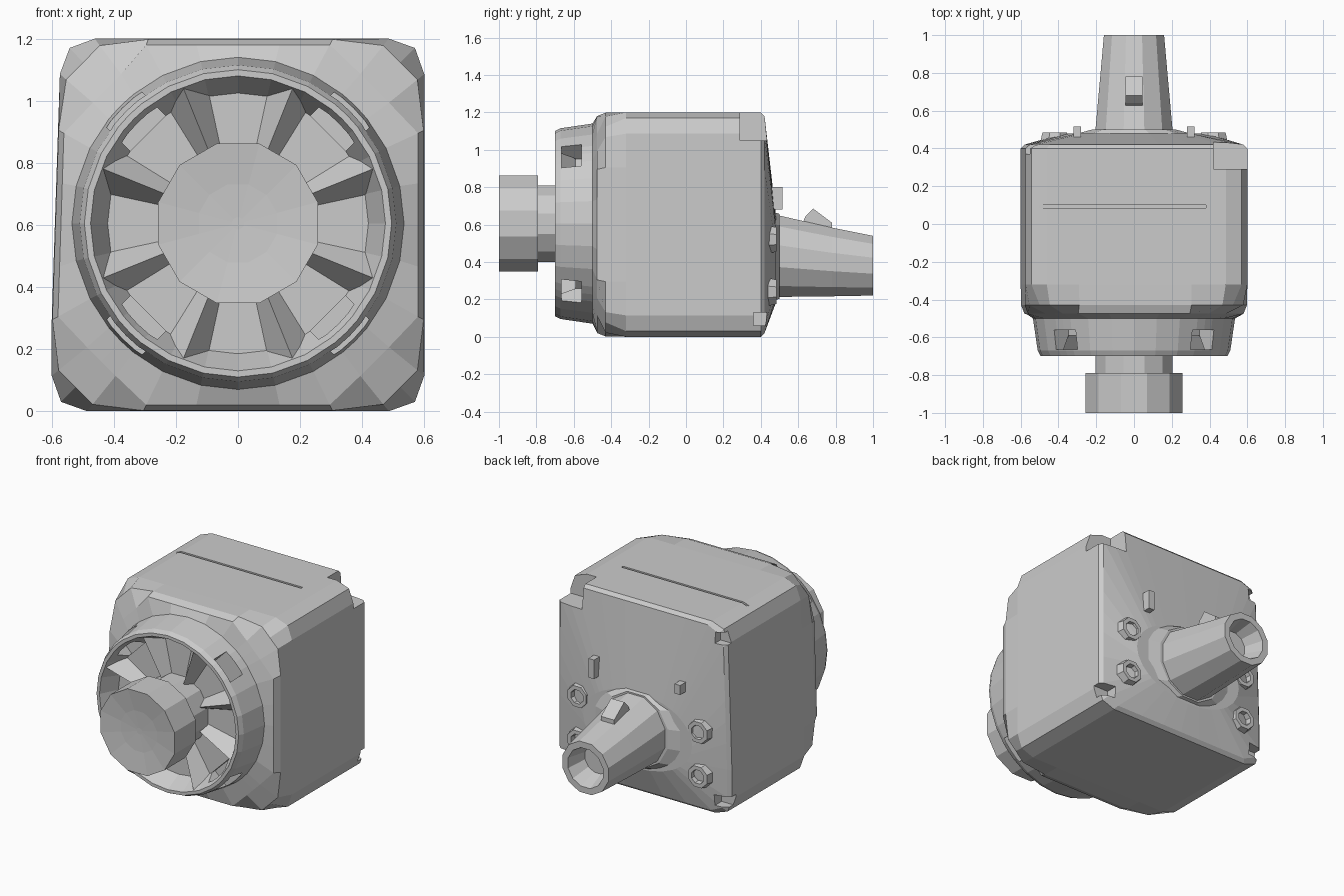
import bpy, bmesh
from math import sin, cos, pi, radians
from mathutils import Matrix, Vector

if "Cube" in bpy.data.objects:
    bpy.data.objects.remove(bpy.data.objects["Cube"])

CZ = 0.605
QUAD = (0, 13, 27, 39, 45, 51, 63, 77)
ANG = [radians(q + a) for q in (0, 90, 180, 270) for a in QUAD]
A8 = [radians(22.5 + 45 * k) for k in range(8)]
A12 = [radians(15 + 30 * k) for k in range(12)]


def make(name, verts, faces):
    me = bpy.data.meshes.new(name)
    bm = bmesh.new()
    vs = [bm.verts.new(v) for v in verts]
    for f in faces:
        bm.faces.new([vs[i] for i in f])
    bmesh.ops.recalc_face_normals(bm, faces=bm.faces)
    bm.to_mesh(me)
    bm.free()
    ob = bpy.data.objects.new(name, me)
    bpy.context.collection.objects.link(ob)
    return ob


def loft(name, rings):
    n = len(rings[0])
    verts = [v for r in rings for v in r]
    faces = [(i * n + k, i * n + (k + 1) % n, (i + 1) * n + (k + 1) % n, (i + 1) * n + k)
             for i in range(len(rings) - 1) for k in range(n)]
    faces += [tuple(range(n)), tuple(range(len(verts) - n, len(verts)))]
    return make(name, verts, faces)


def oval(y, rx, rz=None, cz=CZ, angles=ANG, x=0):
    return [(x + rx * cos(a), y, cz + (rz or rx) * sin(a)) for a in angles]


def chamfered_square(y, h, ch):
    # The left side leans in slightly towards the top
    ring = []
    for a in ANG:
        c, s = abs(cos(a)), abs(sin(a))
        r = min(h / max(c, s), (2 * h - ch) / (c + s))
        x, z = r * cos(a), 0.6 + r * sin(a)
        if x < -0.3:
            x *= 1 - 0.05 * max(0, (z - 0.3) / 0.9)
        ring.append((x, y, z))
    return ring


def box(name, lo, hi, matrix=None):
    v = [Vector((x, y, z)) for x in (lo[0], hi[0]) for y in (lo[1], hi[1]) for z in (lo[2], hi[2])]
    if matrix:
        v = [matrix @ p for p in v]
    return make(name, v, [(0, 1, 3, 2), (4, 6, 7, 5), (0, 4, 5, 1), (2, 3, 7, 6), (0, 2, 6, 4), (1, 5, 7, 3)])


def cut(target, cutter):
    mod = target.modifiers.new("cut", 'BOOLEAN')
    mod.operation, mod.solver, mod.object = 'DIFFERENCE', 'EXACT', cutter
    bpy.context.view_layer.objects.active = target
    bpy.ops.object.modifier_apply(modifier=mod.name)
    bpy.data.objects.remove(cutter)


def polar(deg):
    return Matrix.Translation((0, 0, CZ)) @ Matrix.Rotation(radians(deg), 4, 'Y')


# Housing with sloped rear, chamfered cube and recessed front collar
housing = loft("housing", [
    oval(0.48, 0.38, 0.24, 0.42),
    chamfered_square(0.42, 0.58, 0.07),
    chamfered_square(0.40, 0.60, 0.06),
    chamfered_square(-0.32, 0.60, 0.06),
    chamfered_square(-0.43, 0.598, 0.15),
    chamfered_square(-0.475, 0.58, 0.28),
    oval(-0.50, 0.535),
    oval(-0.67, 0.51),
    oval(-0.70, 0.495),
    oval(-0.70, 0.475),
    oval(-0.59, 0.42),
    oval(-0.59, 0.20),
])

# Side windows through the collar
for d in (45, 135, 225, 315):
    cut(housing, box("window_cutter", (0.41, -0.665, -0.08), (0.62, -0.56, 0.08), polar(d)))

# Rear corner notches and top groove
cut(housing, box("notch_cutter", (0.42, 0.29, 1.05), (0.7, 0.6, 1.3)))
cut(housing, box("notch_cutter", (-0.7, 0.37, 1.08), (-0.5, 0.6, 1.15)))
for s in (-1, 1):
    xs = sorted((s * 0.5, s * 0.7))
    cut(housing, box("notch_cutter", (xs[0], 0.36, 0.06), (xs[1], 0.6, 0.13)))
cut(housing, box("groove_cutter", (-0.53, 0.085, 1.185), (0.38, 0.10, 1.3)))

# Ridged ribs inside the collar, flanking four open bays
for k in range(4):
    for d in (22, 68):
        m = polar(d + 90 * k)
        pts = [(0.18, -0.585, -0.03), (0.18, -0.585, 0.03), (0.18, -0.65, 0),
               (0.47, -0.585, -0.08), (0.47, -0.585, 0.08), (0.48, -0.695, 0)]
        make("collar_rib", [m @ Vector(p) for p in pts],
             [(0, 1, 2), (3, 5, 4), (0, 3, 4, 1), (1, 4, 5, 2), (2, 5, 3, 0)])

# Front knob and neck, twelve sided
loft("knob_neck", [oval(y, 0.212, angles=A12) for y in (-0.57, -0.80)])
loft("knob", [oval(y, r, angles=A12) for y, r in
              ((-0.79, 0.20), (-0.79, 0.266), (-1.0, 0.266), (-0.985, 0.13), (-0.98, 0.02))])

# Rear flange and hollow tapered spout
loft("spout_flange", [oval(0.45, 0.42, 0.25, 0.43, A12), oval(0.50, 0.23, 0.235, 0.43, A12)])
loft("rear_spout", [oval(0.46, 0.215, 0.23, 0.435, A12),
                    oval(0.78, 0.185, 0.19, 0.40, A12),
                    oval(1.0, 0.165, 0.165, 0.38, A12),
                    oval(1.0, 0.125, 0.125, 0.38, A12),
                    oval(0.88, 0.09, 0.09, 0.39, A12)])

# Catch on the spout, wedge profile
prof = [(0.60, 0.56), (0.64, 0.645), (0.68, 0.685), (0.78, 0.61), (0.78, 0.54)]
loft("spout_catch", [[(x, y, z) for y, z in prof] for x in (-0.046, 0.046)])

# Rear tabs and side bosses
for s, low in ((1, 0.68), (-1, 0.74)):
    box("rear_tab", (s * 0.30 - 0.02, 0.42, low), (s * 0.30 + 0.02, 0.515, 0.80))
    for z in (0.24, 0.52):
        loft("rear_boss", [oval(y, r, cz=z, angles=A8, x=s * 0.42) for y, r in
                           ((0.40, 0.09), (0.485, 0.07), (0.485, 0.045), (0.45, 0.04))])
